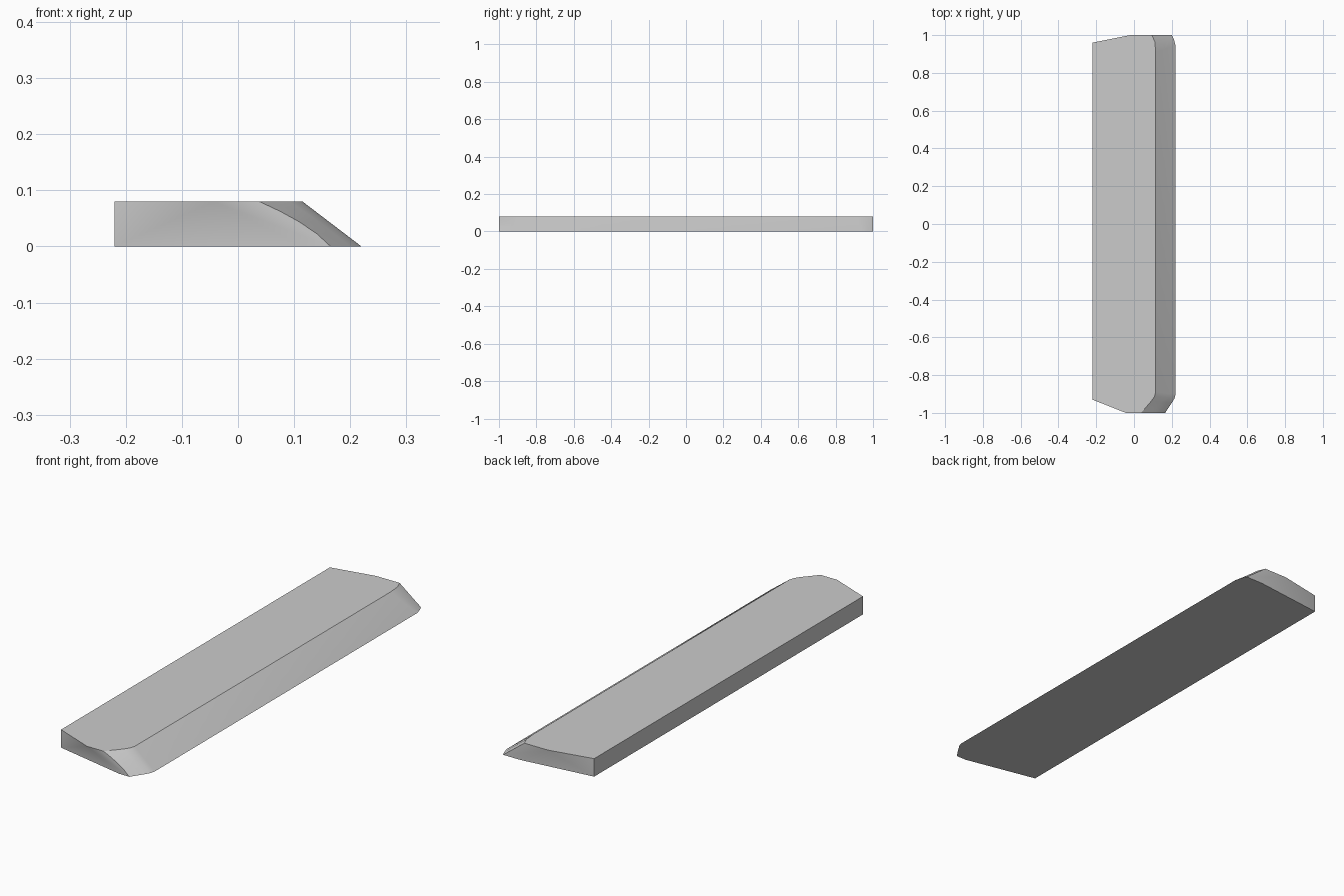
import bpy, bmesh

if "Cube" in bpy.data.objects:
    bpy.data.objects.remove(bpy.data.objects["Cube"])

H, BACK = 0.08, -0.22

bm = bmesh.new()

def v(x, y, z):
    return bm.verts.new((x, y, z))

def face(*verts):
    bm.faces.new(verts)

# Sloped side: sections along y, each running from the top rim to the bottom rim
def section(x_top, x_bot, y_top, y_bot, bulge=0.0):
    pts = []
    for t in (0.0, 0.22, 0.45, 0.72, 1.0):
        x = x_top + (x_bot - x_top) * t + bulge * 4 * t * (1 - t)
        pts.append(v(x, y_top + (y_bot - y_top) * t, H * (1 - t)))
    return pts

sections = [
    section(0.038, 0.165, -1.0, -1.0, 0.014),
    section(0.092, 0.20, -0.937, -0.947, 0.003),
    section(0.108, 0.215, -0.914, -0.922),
    section(0.115, 0.22, -0.89, -0.90),
    section(0.115, 0.22, 0.91, 0.945),
    section(0.110, 0.212, 0.965, 0.975),
    section(0.095, 0.20, 1.0, 1.0),
]
for a, b in zip(sections, sections[1:]):
    for i in range(4):
        face(a[i], a[i + 1], b[i + 1], b[i])

# Tapered ends: a flat cap with two triangles leading to the back corner
def end_cap(rim, y_corner, y_end, x_peak):
    top, bot = v(BACK, y_corner, H), v(BACK, y_corner, 0)
    peak, foot = v(x_peak, y_end, H), v(0.115, y_end, 0)
    face(bot, top, peak)
    face(bot, peak, foot)
    face(foot, peak, *rim)
    return top, bot, peak, foot

ft, fb, fp, ff = end_cap(sections[0], -0.93, -1.0, -0.043)
bt, bb, bp, bf = end_cap(sections[-1], 0.96, 1.0, -0.02)

# Top, underside and straight back wall
face(ft, fp, *[s[0] for s in sections], bp, bt)
face(fb, ff, *[s[-1] for s in sections], bf, bb)
face(ft, fb, bb, bt)

bmesh.ops.recalc_face_normals(bm, faces=bm.faces[:])
mesh = bpy.data.meshes.new("bevelled_slab")
bm.to_mesh(mesh)
bm.free()
slab = bpy.data.objects.new("bevelled_slab", mesh)
bpy.context.collection.objects.link(slab)
bpy.context.view_layer.objects.active = slab
slab.select_set(True)
bpy.ops.object.shade_smooth_by_angle(angle=0.45)
